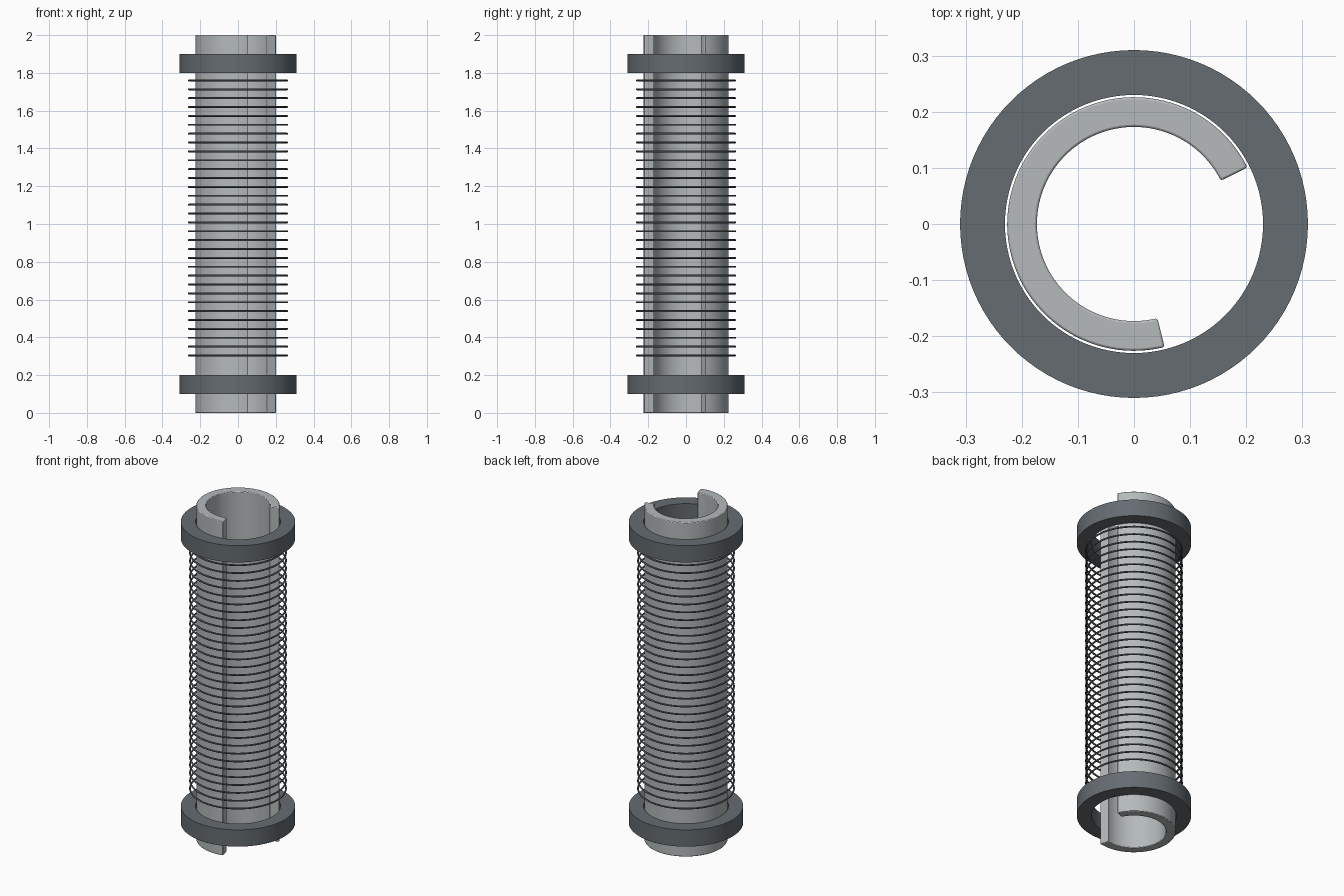
import bpy, bmesh
from math import radians, cos, sin, pi

if "Cube" in bpy.data.objects:
    bpy.data.objects.remove(bpy.data.objects["Cube"])


def revolve(name, profile, start=0.0, end=360.0, steps=96, smooth=35):
    """Sweep a closed (radius, z) profile about z; cap it when the arc is open."""
    full = end - start >= 360
    count = steps if full else steps + 1
    bm = bmesh.new()
    rows = []
    for i in range(count):
        a = radians(start + (end - start) * i / steps)
        rows.append([bm.verts.new((r * cos(a), r * sin(a), z)) for r, z in profile])
    n = len(profile)
    for i in range(steps):
        a, b = rows[i], rows[(i + 1) % count]
        for j in range(n):
            k = (j + 1) % n
            bm.faces.new((a[j], b[j], b[k], a[k]))
    if not full:
        bm.faces.new(rows[0])
        bm.faces.new(rows[-1][::-1])
    bmesh.ops.recalc_face_normals(bm, faces=bm.faces)
    mesh = bpy.data.meshes.new(name)
    bm.to_mesh(mesh)
    bm.free()
    obj = bpy.data.objects.new(name, mesh)
    bpy.context.collection.objects.link(obj)
    bpy.ops.object.select_all(action='DESELECT')
    obj.select_set(True)
    bpy.context.view_layer.objects.active = obj
    bpy.ops.object.shade_smooth_by_angle(angle=radians(smooth))
    return obj


def box_profile(r0, r1, z0, z1):
    return [(r0, z0), (r1, z0), (r1, z1), (r0, z1)]


def paint(name, shade):
    mat = bpy.data.materials.new(name)
    mat.diffuse_color = (*shade, 1)
    mat.use_nodes = True
    mat.node_tree.nodes["Principled BSDF"].inputs["Base Color"].default_value = mat.diffuse_color
    return mat


steel = paint("light_steel", (0.46, 0.49, 0.50))
dark = paint("dark_steel", (0.13, 0.15, 0.165))
wire = paint("wire_steel", (0.09, 0.10, 0.11))

# Split tube, open towards the front right
tube = revolve("split_tube", box_profile(0.173, 0.226, 0, 2), 26.5, 284, 72)
tube.data.materials.append(steel)
bevel = tube.modifiers.new("soft_edges", 'BEVEL')
bevel.width = 0.004
bevel.segments = 2
bevel.limit_method = 'ANGLE'

# End collars
for name, z in (("lower_collar", 0.1), ("upper_collar", 1.8)):
    revolve(name, box_profile(0.23, 0.31, z, z + 0.1)).data.materials.append(dark)

# Stack of thin wire rings between the collars
section = [(0.26 + 0.005 * cos(2 * pi * i / 8), 0.005 * sin(2 * pi * i / 8)) for i in range(8)]
first = revolve("wire_ring", section, steps=64, smooth=60)
first.data.materials.append(wire)
RINGS = 32
for i in range(RINGS):
    ring = first if i == 0 else first.copy()
    if i:
        bpy.context.collection.objects.link(ring)
    ring.location.z = 0.304 + i * (1.76 - 0.304) / (RINGS - 1)
